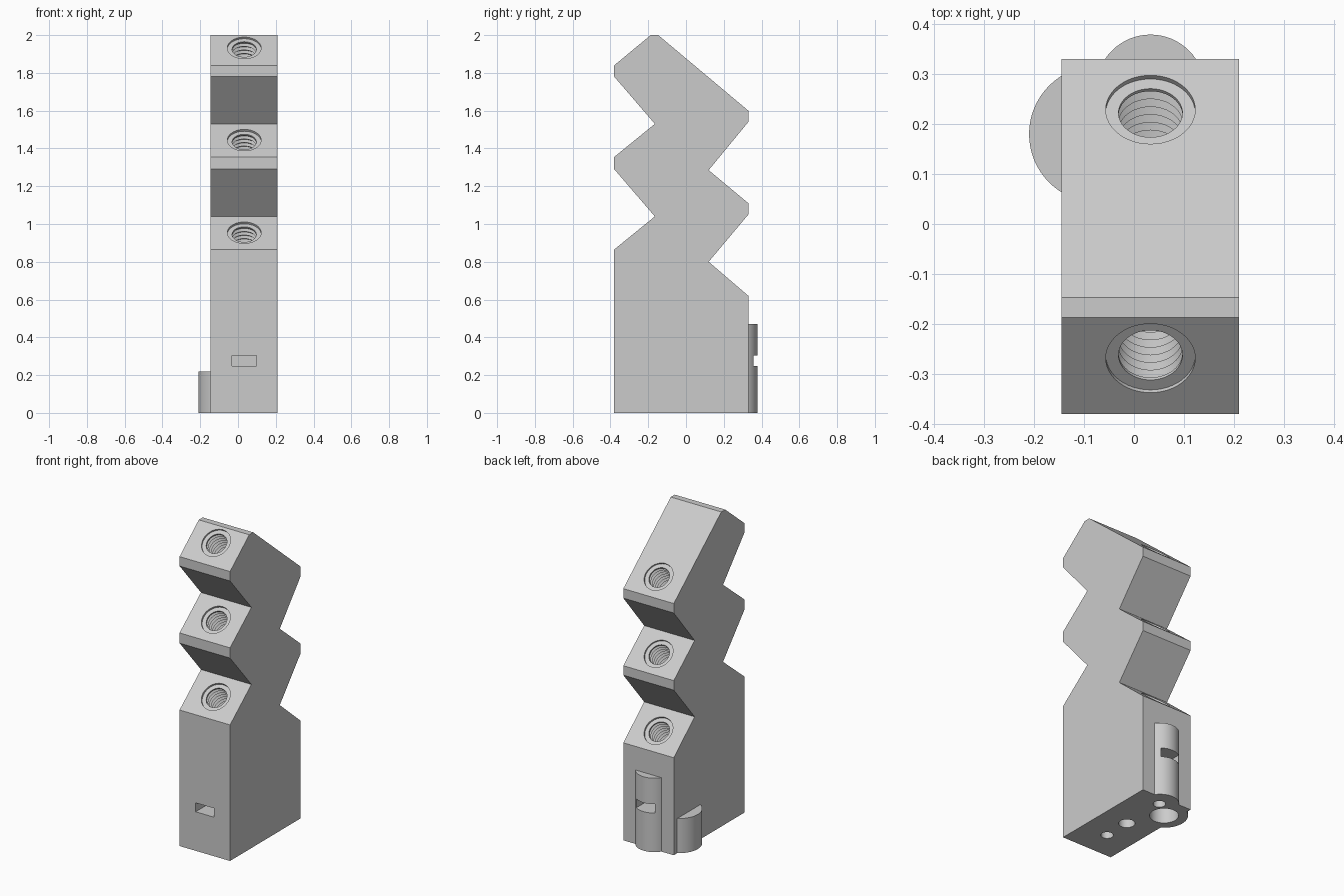
import bpy, bmesh, math
from mathutils import Vector, Matrix

if "Cube" in bpy.data.objects:
    bpy.data.objects.remove(bpy.data.objects["Cube"], do_unlink=True)

grey = bpy.data.materials.new("plain grey")
grey.use_nodes = True
COLOUR = (0.6, 0.6, 0.6, 1)
grey.diffuse_color = COLOUR
grey.node_tree.nodes["Principled BSDF"].inputs["Base Color"].default_value = COLOUR

MID = 0.033               # centre line of the stand
X0, X1 = -0.145, 0.21     # side faces


def make_object(name, bm):
    bmesh.ops.recalc_face_normals(bm, faces=bm.faces)
    mesh = bpy.data.meshes.new(name)
    bm.to_mesh(mesh)
    bm.free()
    mesh.materials.append(grey)
    obj = bpy.data.objects.new(name, mesh)
    bpy.context.collection.objects.link(obj)
    return obj


def revolve(name, profile, centre, axis=(0, 0, 1), segments=48):
    """Closed solid turned from (radius, height) points."""
    bm = bmesh.new()
    rings = []
    for r, h in profile:
        angles = [math.tau * i / segments for i in range(segments)]
        rings.append([bm.verts.new((r * math.cos(a), r * math.sin(a), h)) for a in angles])
    for low, high in zip(rings, rings[1:]):
        for i in range(segments):
            j = (i + 1) % segments
            bm.faces.new((low[i], low[j], high[j], high[i]))
    bm.faces.new(rings[0])
    bm.faces.new(rings[-1])
    turn = Vector(axis).to_track_quat('Z', 'Y').to_matrix().to_4x4()
    bm.transform(Matrix.Translation(centre) @ turn)
    return make_object(name, bm)


def box(name, low, high):
    low, high = Vector(low), Vector(high)
    bm = bmesh.new()
    bmesh.ops.create_cube(bm, size=1)
    bm.transform(Matrix.Translation((low + high) / 2) @ Matrix.Diagonal((*(high - low), 1)))
    return make_object(name, bm)


def combine(target, tool, operation):
    mod = target.modifiers.new("boolean", 'BOOLEAN')
    mod.operation, mod.solver, mod.object = operation, 'EXACT', tool
    bpy.ops.object.select_all(action='DESELECT')
    target.select_set(True)
    bpy.context.view_layer.objects.active = target
    bpy.ops.object.modifier_apply(modifier=mod.name)
    bpy.data.objects.remove(tool, do_unlink=True)


# Zigzag body, extruded sideways
outline = [(-0.38, 0), (0.33, 0), (0.33, 0.62), (0.12, 0.80), (0.33, 1.05),
           (0.33, 1.11), (0.12, 1.285), (0.33, 1.54), (0.33, 1.60),
           (-0.147, 2), (-0.187, 2), (-0.38, 1.84), (-0.38, 1.78),
           (-0.165, 1.53), (-0.38, 1.355), (-0.38, 1.29), (-0.165, 1.04),
           (-0.38, 0.865)]
bm = bmesh.new()
face = bm.faces.new([bm.verts.new((X0, y, z)) for y, z in outline])
side = bmesh.ops.extrude_face_region(bm, geom=[face])["geom"]
bmesh.ops.translate(bm, verts=[v for v in side if isinstance(v, bmesh.types.BMVert)],
                    vec=(X1 - X0, 0, 0))
body = make_object("zigzag_stand", bm)

# Round bosses low on the back and the side
combine(body, revolve("back_boss", [(0.109, 0), (0.109, 0.47)], (MID, 0.27, 0), segments=64), 'UNION')
combine(body, revolve("side_boss", [(0.137, 0), (0.137, 0.22)], (-0.073, 0.18, 0), segments=64), 'UNION')

# Threaded sockets with a shallow counterbore, on each upward slope
thread = [(0.0895, 0.03), (0.0895, -0.012), (0.064, -0.012)]
PITCH = 0.024
for i in range(8):
    top = -0.02 - i * PITCH
    thread += [(0.064, top), (0.075, top - PITCH / 2)]
thread.append((0.064, top - PITCH))
front_normal, back_normal = (0, -0.63, 0.776), (0, 0.65, 0.76)
for i in range(3):
    lift = 0.49 * i
    for y, z, normal in ((-0.27, 0.954, front_normal), (0.23, 0.706, back_normal)):
        combine(body, revolve("socket", thread, (MID, y, z + lift), normal), 'DIFFERENCE')

# Blind holes in the underside: x, y, radius, depth
for x, y, r, depth in ((MID, 0.265, 0.036, 0.2), (MID, -0.025, 0.047, 0.2),
                       (MID, -0.2, 0.036, 0.2), (-0.073, 0.18, 0.083, 0.19)):
    combine(body, revolve("base_hole", [(r, -0.05), (r, depth)], (x, y, 0), segments=40), 'DIFFERENCE')

# Rectangular slots, front and back
for y0, y1 in ((-0.5, -0.1), (0.17, 0.5)):
    combine(body, box("slot", (MID - 0.065, y0, 0.248), (MID + 0.065, y1, 0.305)), 'DIFFERENCE')

# Smooth the round walls, keep the edges crisp
bpy.ops.object.select_all(action='DESELECT')
body.select_set(True)
bpy.context.view_layer.objects.active = body
bpy.ops.object.shade_smooth_by_angle(angle=math.radians(25))
